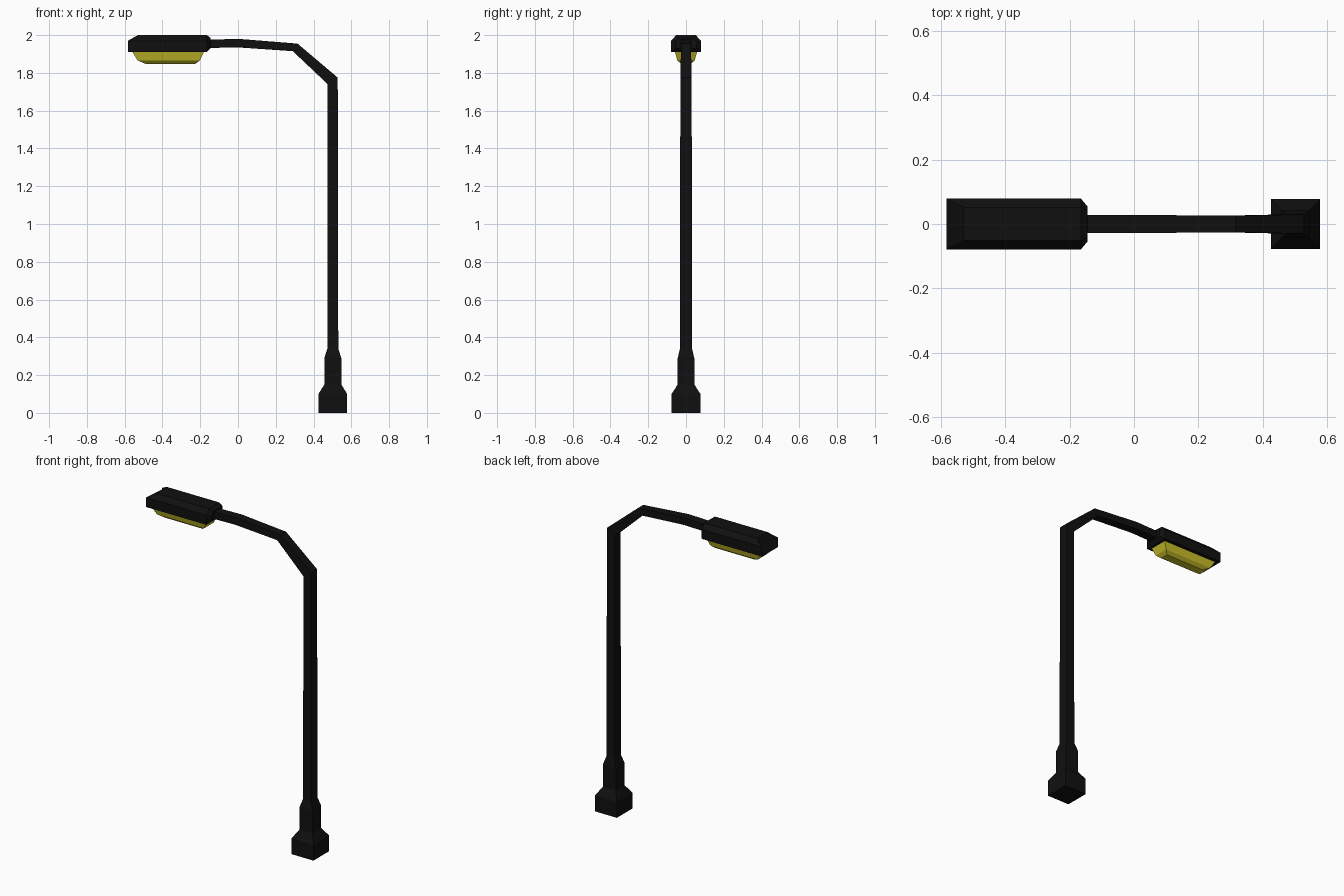
import bpy, bmesh

if "Cube" in bpy.data.objects:
    bpy.data.objects.remove(bpy.data.objects["Cube"])


def material(name, rgb):
    m = bpy.data.materials.new(name)
    m.diffuse_color = (*rgb, 1)
    m.use_nodes = True
    m.node_tree.nodes["Principled BSDF"].inputs["Base Color"].default_value = m.diffuse_color
    return m


black = material("black metal", (0.005, 0.005, 0.005))
yellow = material("yellow lens", (0.58, 0.52, 0.022))


def loft(name, rings, mat):
    """Skin a list of matching point rings and cap both ends."""
    bm = bmesh.new()
    loops = [[bm.verts.new(p) for p in ring] for ring in rings]
    n = len(loops[0])
    for a, b in zip(loops, loops[1:]):
        for i in range(n):
            j = (i + 1) % n
            bm.faces.new((a[i], a[j], b[j], b[i]))
    bm.faces.new(loops[0])
    bm.faces.new(loops[-1])
    bmesh.ops.recalc_face_normals(bm, faces=bm.faces)
    mesh = bpy.data.meshes.new(name)
    bm.to_mesh(mesh)
    bm.free()
    mesh.materials.append(mat)
    ob = bpy.data.objects.new(name, mesh)
    bpy.context.collection.objects.link(ob)
    return ob


def rect(x0, x1, hy, z0, z1=None):
    """Rectangle ring; z0 at the x0 side and z1 at the x1 side."""
    z1 = z0 if z1 is None else z1
    return [(x0, -hy, z0), (x1, -hy, z1), (x1, hy, z1), (x0, hy, z0)]


# Square stepped base, pole and bent arm in one continuous skin
post = [rect(0.502 - hx, 0.502 + hx, hy, z) for hx, hy, z in (
    (0.076, 0.077, 0), (0.076, 0.077, 0.10), (0.045, 0.044, 0.15),
    (0.045, 0.044, 0.29), (0.029, 0.032, 0.34), (0.027, 0.031, 1.07))]
post += [rect(0.475, 0.528, 0.03, 1.74, 1.775),
         rect(0.29, 0.315, 0.026, 1.915, 1.955),
         rect(0.0, 0.004, 0.028, 1.935, 1.98),
         rect(-0.155, -0.155, 0.028, 1.932, 1.976)]
# the arm's vertical end needs distinct lower and upper edges
loft("pole_and_arm", post, black)


# Lamp housing: six-sided section swept along x
def section(x, xt, hy, hyt, z0, z1, z2):
    return [(x, -hy, z0), (x, hy, z0), (x, hy, z1),
            (xt, hyt, z2), (xt, -hyt, z2), (x, -hy, z1)]


loft("lamp_housing", [
    section(-0.583, -0.53, 0.079, 0.052, 1.91, 1.97, 2.0),
    section(-0.165, -0.165, 0.079, 0.052, 1.91, 1.97, 2.0),
    section(-0.145, -0.145, 0.055, 0.038, 1.93, 1.965, 1.985)], black)

# Faceted lens under the housing
loft("lamp_lens", [
    rect(-0.56, -0.18, 0.059, 1.912),
    rect(-0.532, -0.202, 0.046, 1.866),
    rect(-0.49, -0.225, 0.026, 1.848)], yellow)
